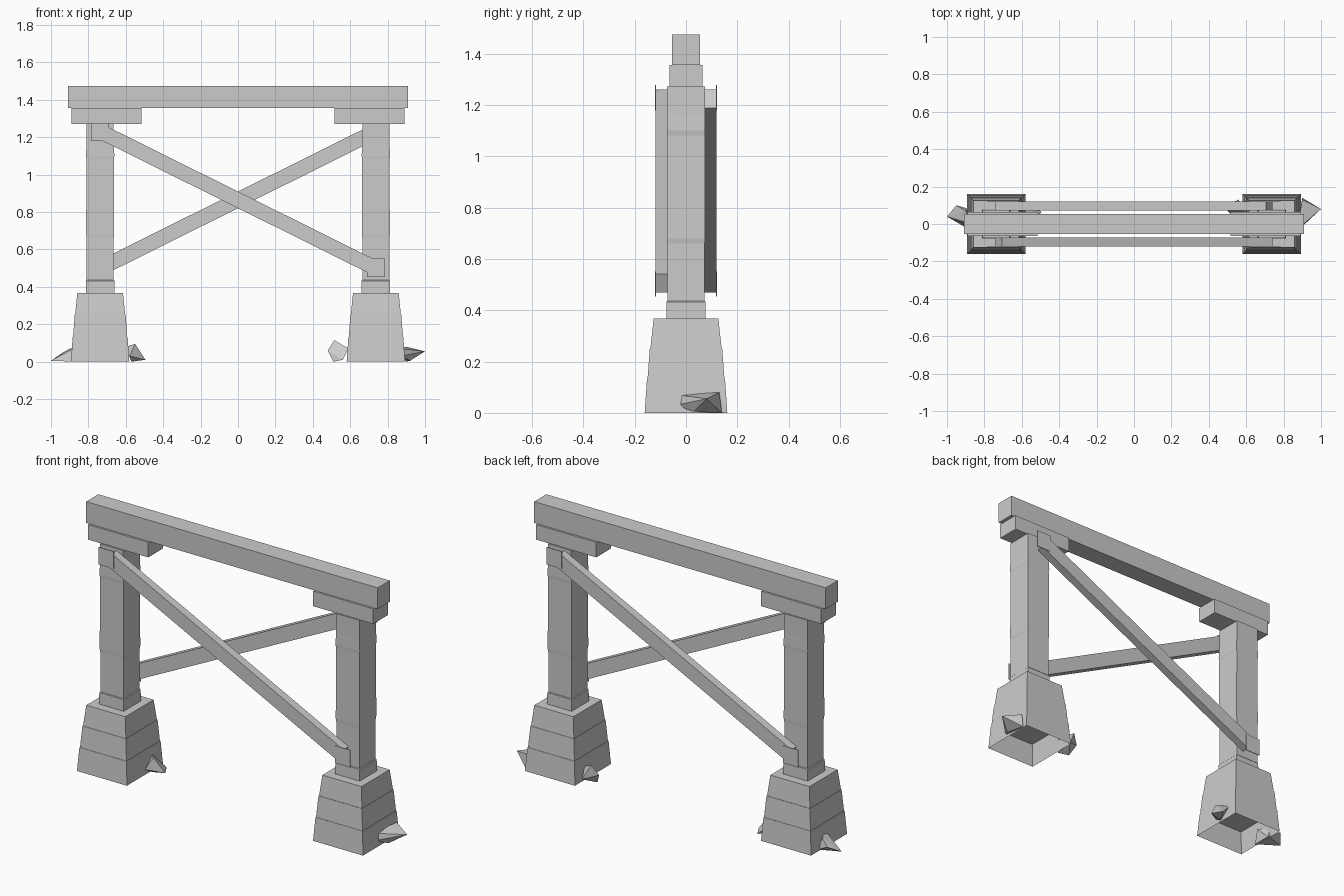
import bpy, bmesh, math
from mathutils import Vector

if "Cube" in bpy.data.objects:
    bpy.data.objects.remove(bpy.data.objects["Cube"])


def finish(name, bm):
    bmesh.ops.recalc_face_normals(bm, faces=bm.faces)
    mesh = bpy.data.meshes.new(name)
    bm.to_mesh(mesh)
    bm.free()
    ob = bpy.data.objects.new(name, mesh)
    bpy.context.collection.objects.link(ob)
    return ob


def box(name, center, size, tilt=0.0):
    bm = bmesh.new()
    bmesh.ops.create_cube(bm, size=1)
    for v in bm.verts:
        v.co = Vector(v.co[i] * size[i] for i in range(3))
    ob = finish(name, bm)
    ob.location = center
    ob.rotation_euler.y = tilt
    return ob


def stack(name, cx, rings, open_bottom=False):
    """Square column skinned through rings of (half_x, half_y, z)."""
    bm = bmesh.new()
    loops = [[bm.verts.new((cx + sx * hx, sy * hy, z))
              for sx, sy in ((-1, -1), (1, -1), (1, 1), (-1, 1))]
             for hx, hy, z in rings]
    for a, b in zip(loops, loops[1:]):
        for i in range(4):
            j = (i + 1) % 4
            bm.faces.new((a[i], a[j], b[j], b[i]))
    bm.faces.new(loops[-1])
    if not open_bottom:
        bm.faces.new(loops[0][::-1])
    return finish(name, bm)


def rock(name, points):
    bm = bmesh.new()
    for p in points:
        bm.verts.new(p)
    bmesh.ops.convex_hull(bm, input=bm.verts[:])
    return finish(name, bm)


# Top beam
box("top_beam", (0, 0, 1.415), (1.82, 0.108, 0.12))

for side, s in (("left", -1), ("right", 1)):
    cx = s * 0.737
    # Short bearing block under the beam, longer towards the middle
    box(side + "_bearing_block", (s * 0.7025, 0, 1.3125), (0.375, 0.13, 0.085))

    # Timber post with slightly uneven hewn sections
    stack(side + "_post", cx, [
        (0.077, 0.077, 0.36), (0.076, 0.076, 0.432), (0.072, 0.073, 0.436),
        (0.072, 0.073, 0.66), (0.075, 0.074, 0.68), (0.073, 0.074, 1.08),
        (0.076, 0.075, 1.10), (0.073, 0.074, 1.16), (0.072, 0.074, 1.272)])

    # Three-course stone footing, hollow underneath
    bx = s * 0.737
    stack(side + "_footing_lower", bx,
          [(0.156, 0.161, 0.0), (0.147, 0.152, 0.132)], open_bottom=True)
    stack(side + "_footing_middle", bx,
          [(0.145, 0.150, 0.130), (0.136, 0.141, 0.252)])
    stack(side + "_footing_upper", bx,
          [(0.134, 0.139, 0.250), (0.122, 0.126, 0.367)])

# Crossed diagonal braces, one on each face, with thin end plates
slope = math.atan(0.497)
for face, f in (("front", -1), ("back", 1)):
    box(face + "_brace", (0, f * 0.096, 0.865), (1.616, 0.046, 0.08), -f * slope)
    for end, e in (("left", -1), ("right", 1)):
        z = 0.865 + f * e * 0.363
        box(f"{face}_{end}_brace_plate", (e * 0.738, f * 0.1195, z),
            (0.094, 0.004, 0.098))

# Angular loose rocks against the footings
rock("outer_right_rock", [(0.87, -0.04, 0.03), (0.87, -0.03, 0.07), (0.90, 0.14, 0.0),
                          (0.90, 0.13, 0.08), (1.0, 0.08, 0.055), (0.92, 0.03, 0.005)])
rock("outer_left_rock", [(-1.0, 0.04, 0.005), (-0.95, 0.10, 0.04), (-0.88, -0.03, 0.0),
                         (-0.87, 0.0, 0.075), (-0.90, 0.07, 0.07), (-0.88, 0.08, 0.0)])
rock("inner_left_rock", [(-0.495, 0.06, 0.01), (-0.55, 0.03, 0.095), (-0.60, 0.09, 0.08),
                         (-0.58, 0.0, 0.03), (-0.53, 0.12, 0.01), (-0.57, 0.05, 0.0)])
rock("inner_right_rock", [(0.48, 0.09, 0.06), (0.515, 0.11, 0.115), (0.51, 0.06, 0.0),
                          (0.56, 0.03, 0.01), (0.59, 0.06, 0.07), (0.56, 0.13, 0.03)])
